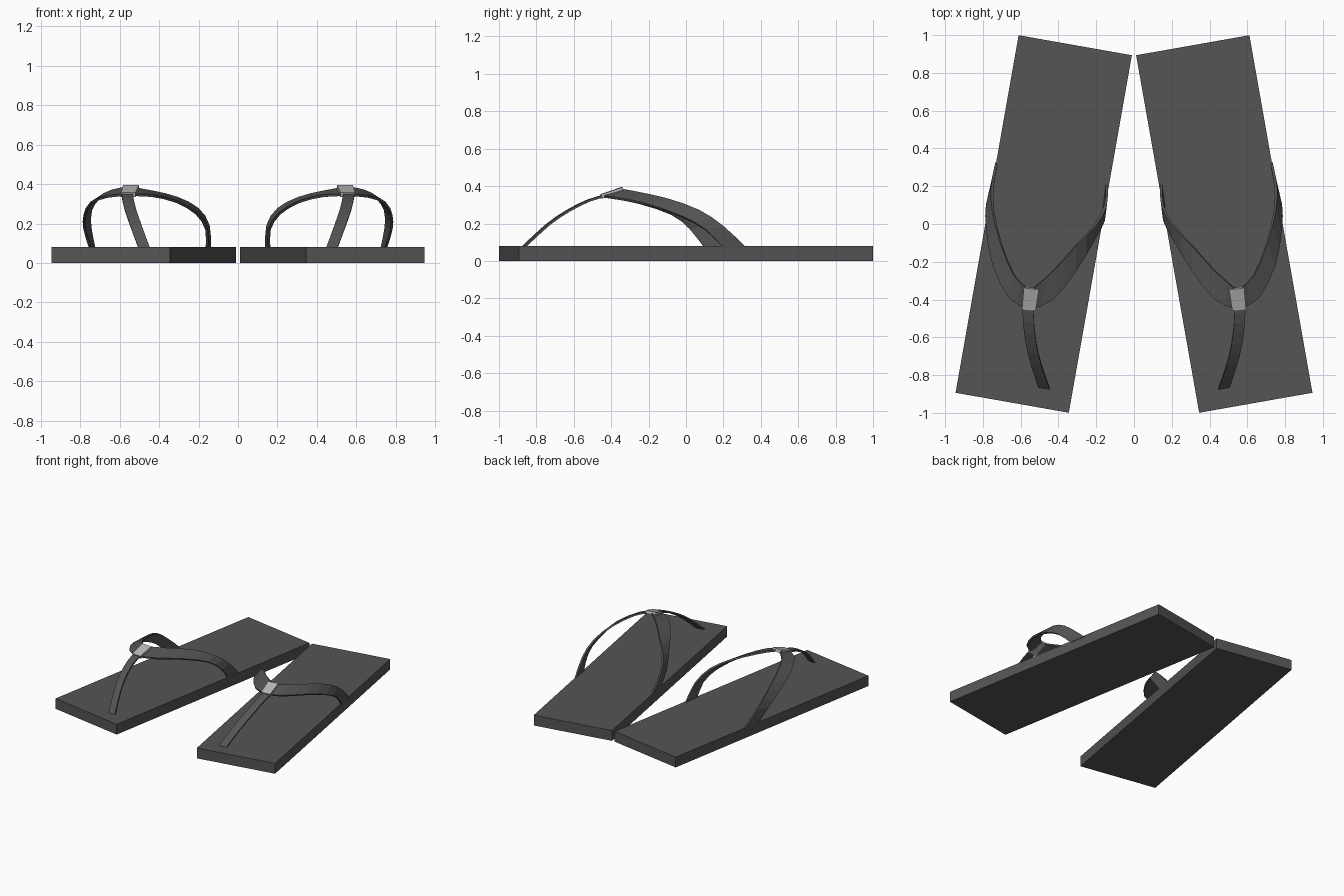
import bpy, bmesh, math
from mathutils import Vector, Matrix

if "Cube" in bpy.data.objects:
    bpy.data.objects.remove(bpy.data.objects["Cube"])


def material(name, v):
    m = bpy.data.materials.new(name)
    m.diffuse_color = (v, v, v, 1)
    m.use_nodes = True
    m.node_tree.nodes["Principled BSDF"].inputs["Base Color"].default_value = m.diffuse_color
    return m


RUBBER = material("dark grey rubber", 0.09)
METAL = material("light grey clasp", 0.48)


def finish(name, bm, mat, thickness=0):
    """Make the object for the right foot and mirror it to the left."""
    bmesh.ops.recalc_face_normals(bm, faces=bm.faces)
    me = bpy.data.meshes.new(name)
    bm.to_mesh(me)
    bm.free()
    me.materials.append(mat)
    ob = bpy.data.objects.new(name, me)
    bpy.context.collection.objects.link(ob)
    if thickness:
        s = ob.modifiers.new("thickness", "SOLIDIFY")
        s.thickness = thickness
        s.offset = 0
    m = ob.modifiers.new("other foot", "MIRROR")
    m.use_mirror_merge = False
    return ob


def smooth_path(pts, steps=2):
    """Catmull-Rom refinement of a short list of points."""
    p = [Vector(q) for q in pts]
    p = [2 * p[0] - p[1]] + p + [2 * p[-1] - p[-2]]
    out = []
    for i in range(1, len(p) - 2):
        a, b, c, d = p[i - 1:i + 3]
        for k in range(steps):
            t = k / steps
            out.append(0.5 * (2 * b + (c - a) * t + (2 * a - 5 * b + 4 * c - d) * t * t
                              + (3 * b - a - 3 * c + d) * t ** 3))
    return out + [p[-2]]


def ribbon(name, edge_a, edge_b, thickness):
    bm = bmesh.new()
    rows = [(bm.verts.new(a), bm.verts.new(b))
            for a, b in zip(smooth_path(edge_a), smooth_path(edge_b))]
    for (a, b), (c, d) in zip(rows, rows[1:]):
        bm.faces.new((a, b, d, c))
    return finish(name, bm, RUBBER, thickness)


# sole: a flat slab turned ten degrees
bm = bmesh.new()
bmesh.ops.create_cube(bm, size=1, matrix=Matrix.Translation((0.478, 0, 0.04))
                      @ Matrix.Rotation(math.radians(10), 4, "Z")
                      @ Matrix.Diagonal((0.609, 1.922, 0.08, 1)))
finish("sole", bm, RUBBER)

# outer side strap: front edge, back edge
ribbon("outer_strap",
       [(0.56, -0.45, 0.345), (0.66, -0.39, 0.337), (0.745, -0.22, 0.305),
        (0.778, -0.03, 0.24), (0.778, 0.10, 0.17), (0.748, 0.20, 0.07)],
       [(0.56, -0.345, 0.38), (0.635, -0.27, 0.367), (0.705, -0.10, 0.33),
        (0.745, 0.07, 0.27), (0.75, 0.20, 0.185), (0.728, 0.325, 0.07)],
       0.013)

# inner side strap
ribbon("inner_strap",
       [(0.54, -0.45, 0.345), (0.43, -0.40, 0.34), (0.31, -0.25, 0.31),
        (0.21, -0.08, 0.25), (0.160, 0.02, 0.17), (0.158, 0.10, 0.07)],
       [(0.54, -0.345, 0.38), (0.43, -0.25, 0.36), (0.31, -0.115, 0.33),
        (0.205, -0.005, 0.275), (0.150, 0.10, 0.19), (0.143, 0.215, 0.07)],
       0.013)

# toe strap
toe = [(0.562, -0.42, 0.352), (0.558, -0.52, 0.323), (0.545, -0.63, 0.268),
       (0.519, -0.74, 0.193), (0.475, -0.87, 0.073)]
half = Vector((0.029, 0.005, 0))
ribbon("toe_strap", [Vector(p) - half for p in toe],
       [Vector(p) + half for p in toe], 0.012)

# clasp where the straps meet
bm = bmesh.new()
corners = [(0.52, -0.455, 0.345), (0.593, -0.45, 0.345),
           (0.583, -0.335, 0.383), (0.503, -0.345, 0.383)]
bm.faces.new([bm.verts.new(c) for c in corners])
finish("clasp", bm, METAL, 0.024)
